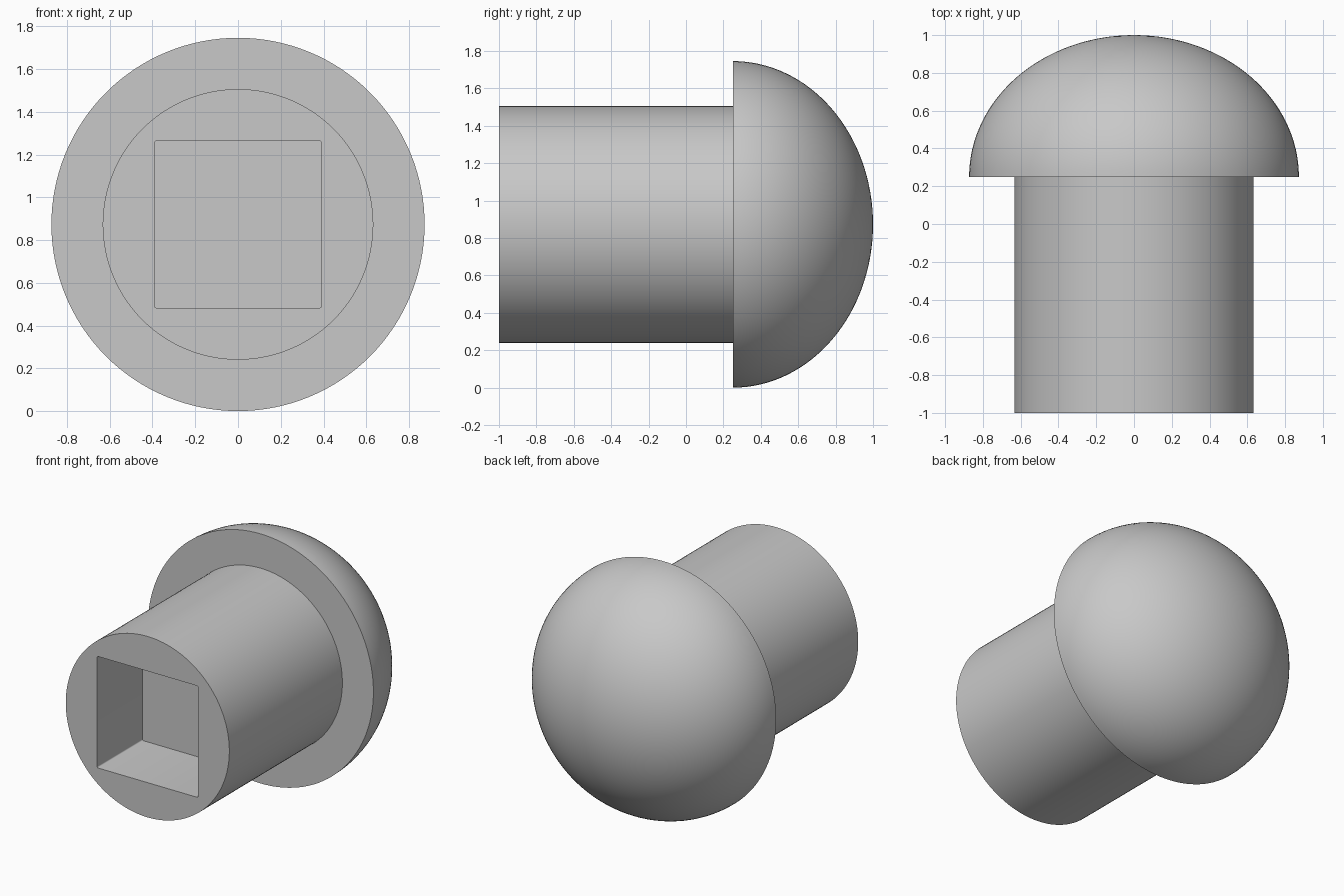
import bpy
import bmesh
from math import sin, cos, pi, radians
from mathutils import Vector, Matrix

if "Cube" in bpy.data.objects:
    bpy.data.objects.remove(bpy.data.objects["Cube"], do_unlink=True)

HEAD_R, SHANK_R = 0.873, 0.633
FRONT_Y, SHOULDER_Y, TIP_Y = -1.0, 0.25, 1.0
SOCKET_W, SOCKET_DEPTH = 0.78, 0.5
AXIS_Z = HEAD_R
SEGMENTS, RINGS = 128, 32

grey = bpy.data.materials.new("light grey")
grey.use_nodes = True
colour = (0.58, 0.58, 0.58, 1)
grey.diffuse_color = colour
grey.node_tree.nodes["Principled BSDF"].inputs["Base Color"].default_value = colour


def make_object(name, bm):
    bmesh.ops.recalc_face_normals(bm, faces=bm.faces)
    mesh = bpy.data.meshes.new(name)
    bm.to_mesh(mesh)
    bm.free()
    mesh.materials.append(grey)
    obj = bpy.data.objects.new(name, mesh)
    bpy.context.collection.objects.link(obj)
    return obj


# Shank and domed head: one profile turned about the long axis
profile = [(SHANK_R, FRONT_Y), (SHANK_R, SHOULDER_Y)]
for i in range(RINGS + 1):
    a = pi / 2 * i / RINGS
    profile.append((HEAD_R * cos(a), SHOULDER_Y + (TIP_Y - SHOULDER_Y) * sin(a)))

bm = bmesh.new()
verts = [bm.verts.new((r, y, AXIS_Z)) for r, y in profile]
edges = [bm.edges.new(pair) for pair in zip(verts, verts[1:])]
bmesh.ops.spin(bm, geom=verts + edges, cent=(0, 0, AXIS_Z), axis=(0, 1, 0),
               angle=2 * pi, steps=SEGMENTS)
bmesh.ops.remove_doubles(bm, verts=bm.verts, dist=0.0005)
# Flat front end
bmesh.ops.holes_fill(bm, edges=[e for e in bm.edges if e.is_boundary], sides=0)
plug = make_object("domed_plug", bm)

# Square socket cutter with slightly eased corners, open at the front
bm = bmesh.new()
overlap = 0.1
size = Vector((SOCKET_W, SOCKET_DEPTH + overlap, SOCKET_W))
centre = Vector((0, FRONT_Y + (SOCKET_DEPTH - overlap) / 2, AXIS_Z))
bmesh.ops.create_cube(bm, size=1,
                      matrix=Matrix.Translation(centre) @ Matrix.Diagonal(size).to_4x4())
long_edges = [e for e in bm.edges
              if abs(e.verts[0].co.y - e.verts[1].co.y) > SOCKET_DEPTH]
bmesh.ops.bevel(bm, geom=long_edges, offset=0.008, segments=3, profile=0.5,
                affect='EDGES')
cutter = make_object("socket_cutter", bm)
cutter.hide_render = True

# Cut the socket, then drop the cutter
bpy.context.view_layer.objects.active = plug
plug.select_set(True)
cut = plug.modifiers.new("socket", 'BOOLEAN')
cut.operation = 'DIFFERENCE'
cut.solver = 'EXACT'
cut.object = cutter
bpy.ops.object.modifier_apply(modifier=cut.name)
bpy.data.objects.remove(cutter, do_unlink=True)

bpy.ops.object.shade_smooth_by_angle(angle=radians(35))
